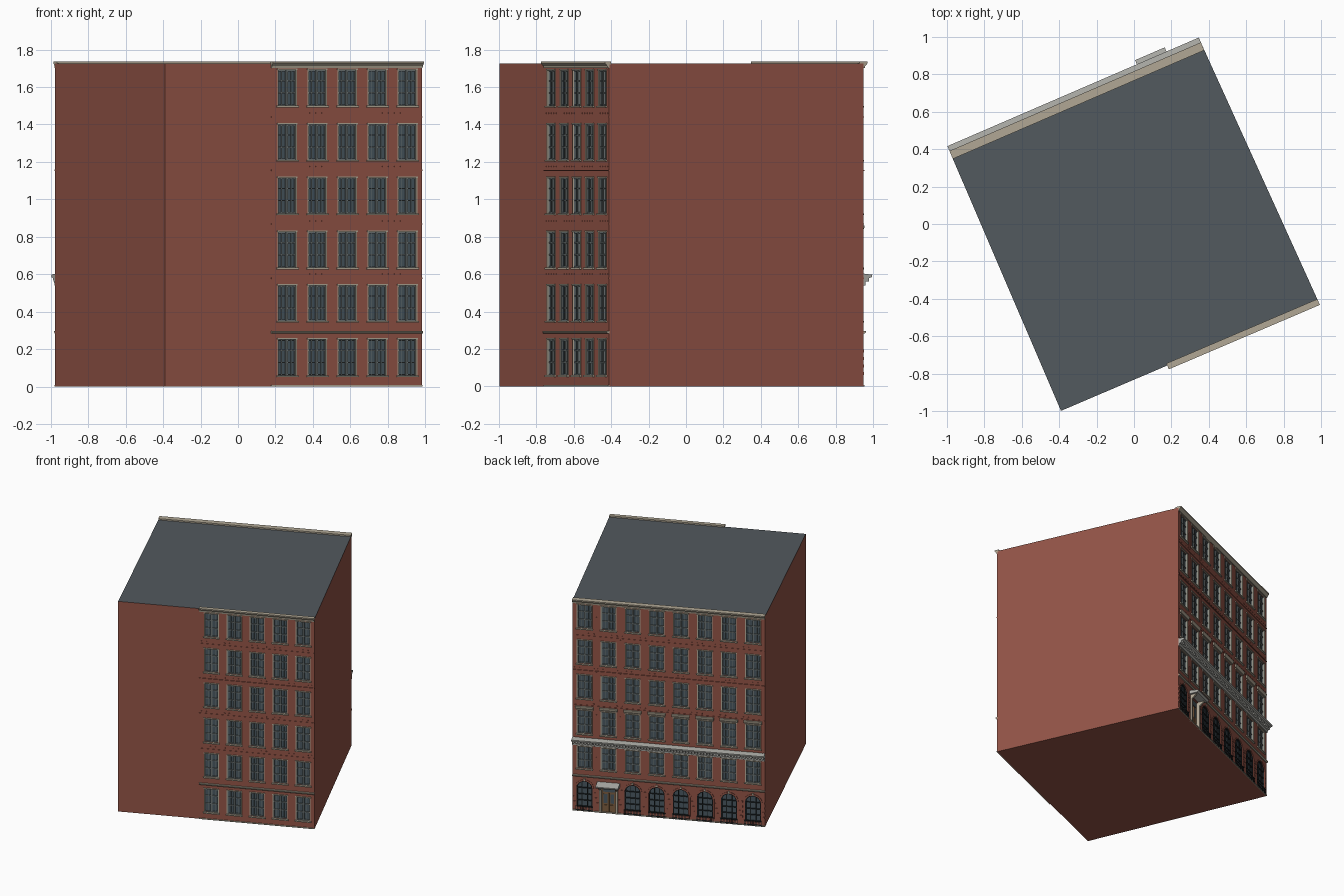
import bpy, bmesh, math
from mathutils import Vector

if "Cube" in bpy.data.objects:
    bpy.data.objects.remove(bpy.data.objects["Cube"])

COL = {"brick": (.29, .088, .062), "roof": (.085, .10, .112), "stone": (.44, .39, .30),
       "glass": (.065, .095, .115), "frame": (.15, .175, .175), "iron": (.012, .016, .018),
       "wood": (.20, .11, .05), "grey": (.42, .42, .39)}
MAT = {}
for n, c in COL.items():
    MAT[n] = bpy.data.materials.new(n)
    MAT[n].diffuse_color = (*c, 1)

parts = {}  # name -> (bmesh, material)


def bm_of(name, mat):
    if name not in parts:
        parts[name] = (bmesh.new(), mat)
    return parts[name][0]


def extrude(name, mat, pts, off):
    """Prism from a world-space polygon and an extrusion vector."""
    bm = bm_of(name, mat)
    a = [bm.verts.new(p) for p in pts]
    b = [bm.verts.new(p + off) for p in pts]
    n = len(a)
    fs = [bm.faces.new(a), bm.faces.new(b[::-1])]
    fs += [bm.faces.new((a[i], b[i], b[(i + 1) % n], a[(i + 1) % n])) for i in range(n)]
    bmesh.ops.recalc_face_normals(bm, faces=fs)


class Facade:
    """s runs along the wall, z up, d outwards."""
    def __init__(self, side, p, q):
        self.side, self.o = side, Vector((*p, 0))
        v = Vector((*q, 0)) - self.o
        self.len, self.u = v.length, v.normalized()
        self.n = Vector((self.u.y, -self.u.x, 0))

    def P(self, s, z, d):
        return self.o + self.u * s + self.n * d + Vector((0, 0, z))

    def poly(self, name, mat, pts, d0, d1):
        extrude(self.side + name, mat, [self.P(s, z, d0) for s, z in pts], self.n * (d1 - d0))

    def box(self, name, mat, s0, s1, z0, z1, d0, d1):
        self.poly(name, mat, [(s0, z0), (s1, z0), (s1, z1), (s0, z1)], d0, d1)

    def mould(self, name, mat, s0, s1, prof):
        extrude(self.side + name, mat, [self.P(s0, z, d) for d, z in prof], self.u * (s1 - s0))

    def cut(self, pts):
        extrude("cutter", "brick", [self.P(s, z, -.022) for s, z in pts], self.n * .05)


def rect(s0, s1, z0, z1):
    return [(s0, z0), (s1, z0), (s1, z1), (s0, z1)]


def window(F, c, z0, z1, w=.108, hood=False):
    a, b = c - w / 2, c + w / 2
    F.cut(rect(a, b, z0, z1))
    F.box("window_glass", "glass", a, b, z0, z1, -.021, -.014)
    for x0, x1 in ((a, a + .007), (b - .007, b), (c - .006, c + .006)):
        F.box("window_frames", "frame", x0, x1, z0, z1, -.015, -.004)
    for k in (.02, .36, .70, .98):
        z = z0 + (z1 - z0) * k
        F.box("window_frames", "frame", a, b, z - .0035, z + .0035, -.015, -.006)
    for x in ((a + c) / 2, (b + c) / 2):
        F.box("window_frames", "frame", x - .0015, x + .0015, z0, z1, -.015, -.010)
    # stone surround, sill and lintel
    for x in (a, b):
        F.box("window_surrounds", "stone", x - .003, x + .003, z0, z1, -.012, .003)
    F.box("window_sills", "stone", a - .009, b + .009, z0 - .009, z0, -.014, .012)
    F.box("window_lintels", "stone", a - .005, b + .005, z1, z1 + .008, -.014, .006)
    if hood:
        F.mould("window_hoods", "stone", a - .012, b + .012,
                [(-.003, z1 + .012), (.008, z1 + .012), (.016, z1 + .028), (.016, z1 + .036), (-.003, z1 + .036)])


def arch_pts(c, w, z0, zs, n=12):
    r = w / 2
    return [(c - r, z0)] + [(c + r, z0)] + [(c + r * math.cos(math.pi * i / n), zs + r * math.sin(math.pi * i / n))
                                            for i in range(n + 1)]


def arch_window(F, c, w=.122, z0=.03, zs=.187):
    outer, inner = arch_pts(c, w, z0, zs), arch_pts(c, w - .016, z0, zs)
    ring = arch_pts(c, w + .022, z0, zs)
    F.cut(outer)
    F.poly("arch_glass", "glass", outer, -.021, -.014)
    for i in range(1, len(outer) - 1):
        F.poly("arch_frames", "iron", [outer[i], outer[i + 1], inner[i + 1], inner[i]], -.015, -.003)
        F.poly("arch_brick_rings", "brick", [ring[i], ring[i + 1], outer[i + 1], outer[i]], -.002, .004)
    F.box("arch_frames", "iron", c - w / 2, c - w / 2 + .008, z0, zs, -.015, -.003)
    for x, h in ((-.02, .052), (.02, .052)):
        F.box("arch_frames", "iron", c + x - .0025, c + x + .0025, z0, zs + h, -.015, -.006)
    for z in (z0 + .005, z0 + .055, .135, zs):
        F.box("arch_frames", "iron", c - w / 2, c + w / 2, z - .004, z + .004, -.015, -.006)
    F.box("arch_keystones", "stone", c - .006, c + .006, zs + w / 2, zs + w / 2 + .018, -.002, .008)
    # low iron guard under the window
    for z in (.008, .038):
        F.box("iron_guards", "iron", c - .066, c + .066, z, z + .005, .004, .009)
    for i in range(12):
        x = c - .064 + i * .128 / 11
        F.box("iron_guards", "iron", x - .0015, x + .0015, 0, .045, .005, .008)


A, B, C, D = (-.39, -.998), (.984, -.412), (.366, .95), (-.977, .37)
ROWS = [(.06, .25), (.35, .54), (.635, .825), (.925, 1.115), (1.21, 1.40), (1.50, 1.69)]
H = 1.725
extrude("building_body", "brick", [Vector((*p, 0)) for p in (A, B, C, D)], Vector((0, 0, H)))

front, rear = Facade("front_", A, B), Facade("rear_", C, D)
F0 = .622  # where the windowed part of the front begins
fbay, rbay = (front.len - F0) / 5, rear.len / 8

# front windows
for i in range(5):
    for z0, z1 in ROWS:
        window(front, F0 + (i + .5) * fbay, z0, z1)

# rear windows
for i in range(8):
    c = (i + .5) * rbay
    for k, (z0, z1) in enumerate(ROWS[1:]):
        window(rear, c, z0, z1 - (.012 if k == 0 else 0), .112, hood=(k == 1))
    if i != 1:
        arch_window(rear, c)

# string courses, brick dashes and roof cornices on both facades
for F, s0, inn in ((front, F0 - .005, -.012), (rear, 0, -.024)):
    F.mould("string_course", "stone", s0, F.len, [(-.003, .283), (.008, .283), (.013, .290), (.013, .297), (-.003, .297)])
    F.box("plinth", "stone", s0, F.len, 0, .008, -.003, .006)
    for z in (.578, .868, 1.155, 1.44):
        F.box("brick_courses", "brick", s0, F.len, z - .003, z + .003, -.002, .006 if z == 1.155 else .003)
    n = int((F.len - s0) / .035)
    for z in (.600, .885, 1.175, 1.46):
        for i in range(n):
            x = s0 + (i + .5) * (F.len - s0) / n
            F.box("brick_dashes", "brick", x - .005, x + .005, z - .003, z + .003, -.002, .002)
    F.mould("roof_cornice", "stone", s0, F.len,
            [(inn, H - .005), (-.003, H - .005), (-.003, 1.702), (.006, 1.702), (.008, 1.712),
             (.018, 1.722), (.022, 1.727), (.022, 1.736), (inn, 1.736)])

# main rear cornice with dentils
rear.mould("main_cornice", "grey", 0, rear.len,
           [(-.003, .54), (.010, .54), (.012, .560), (.024, .566), (.028, .578), (.048, .584), (.050, .597), (-.003, .603)])
for i in range(64):
    x = (i + .5) * rear.len / 64
    rear.box("cornice_dentils", "grey", x - .006, x + .006, .560, .578, .008, .034)

# ground floor brick banding between the arches
for i in range(9):
    for z in (.07, .11, .15, .19):
        x = min(max(i * rbay, .016), rear.len - .016)
        rear.box("pier_blocks", "brick", x - .014, x + .014, z - .008, z + .008, -.002, .003)

# narrow strips beside the entrance bay
for x in (rbay, 2 * rbay):
    for z0, z1 in ((.31, .45), (.68, .80), (.93, 1.15), (1.22, 1.43), (1.46, 1.60)):
        rear.box("entrance_bay_strips", "brick", x - .003, x + .003, z0, z1, -.002, .005)

# entrance door
c = 1.5 * rbay
rear.cut(rect(c - .055, c + .055, .004, .215))
rear.box("door_panel", "wood", c - .055, c + .055, .004, .215, -.021, -.012)
for x in (-.026, .026):
    rear.box("door_glass", "glass", c + x - .014, c + x + .014, .075, .150, -.014, -.010)
    rear.box("door_lower_panels", "wood", c + x - .016, c + x + .016, .02, .062, -.014, -.008)
rear.box("door_fanlight", "glass", c - .046, c + .046, .168, .206, -.014, -.010)
rear.box("door_post", "wood", c - .003, c + .003, .004, .160, -.014, -.006)
for x in (-.063, .063):
    rear.box("door_jambs", "stone", c + x - .009, c + x + .009, 0, .222, -.014, .012)
    rear.mould("canopy_brackets", "stone", c + x - .007, c + x + .007, [(0, .185), (.014, .19), (.05, .224), (0, .224)])
rear.mould("door_canopy", "grey", c - .086, c + .086,
           [(-.003, .222), (.062, .222), (.074, .232), (.074, .240), (-.003, .252)])

# turn the collected parts into objects
objs = {}
for name, (bm, mat) in parts.items():
    me = bpy.data.meshes.new(name)
    bm.to_mesh(me)
    bm.free()
    me.materials.append(MAT[mat])
    objs[name] = bpy.data.objects.new(name, me)
    bpy.context.collection.objects.link(objs[name])

# cut the window openings, then colour the roof face
body, cutter = objs["building_body"], objs["cutter"]
cutter.hide_render = True
mod = body.modifiers.new("openings", "BOOLEAN")
mod.operation, mod.solver, mod.object = "DIFFERENCE", "EXACT", cutter
bpy.context.view_layer.objects.active = body
bpy.ops.object.modifier_apply(modifier=mod.name)
bpy.data.objects.remove(cutter)
body.data.materials.clear()
for m in ("brick", "roof"):
    body.data.materials.append(MAT[m])
for p in body.data.polygons:
    p.material_index = int(p.normal.z > .9 and p.center.z > H - .01)

for m in bpy.data.materials:
    if m.users and not m.is_grease_pencil:
        m.use_nodes = True
        m.node_tree.nodes["Principled BSDF"].inputs["Base Color"].default_value = m.diffuse_color
